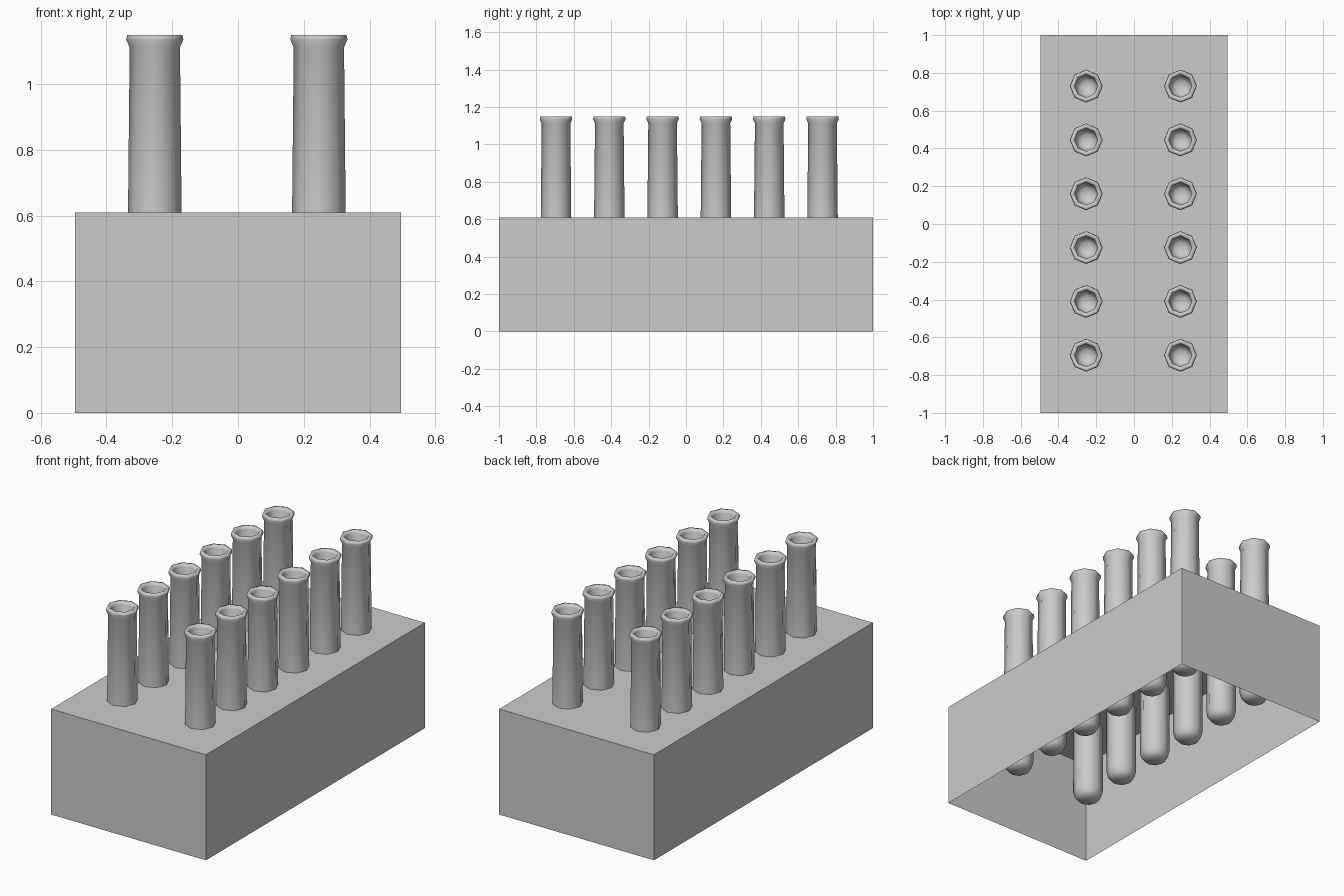
import bpy, bmesh, math

if "Cube" in bpy.data.objects:
    bpy.data.objects.remove(bpy.data.objects["Cube"])

SIDES = 8
HX, HY, TOP = 0.495, 1.0, 0.61
CENTRES = [(x, 0.73 - 0.285 * i) for x in (-0.253, 0.246) for i in range(6)]


def ring(bm, cx, cy, r, z):
    return [bm.verts.new((cx + r * math.cos(2 * math.pi * k / SIDES),
                          cy + r * math.sin(2 * math.pi * k / SIDES), z))
            for k in range(SIDES)]


def finish(name, bm):
    mesh = bpy.data.meshes.new(name)
    bm.to_mesh(mesh)
    bm.free()
    ob = bpy.data.objects.new(name, mesh)
    bpy.context.collection.objects.link(ob)
    return ob


def loop_edges(bm, verts):
    return [bm.edges.new((v, verts[(i + 1) % len(verts)])) for i, v in enumerate(verts)]


# rack: thin open-bottomed box with tube holes in its top
bm = bmesh.new()
corners = [(-HX, -HY), (HX, -HY), (HX, HY), (-HX, HY)]
upper = [bm.verts.new((x, y, TOP)) for x, y in corners]
edges = loop_edges(bm, upper)
for cx, cy in CENTRES:
    edges += loop_edges(bm, ring(bm, cx, cy, 0.082, TOP))
bmesh.ops.triangle_fill(bm, edges=edges, use_beauty=True, normal=(0, 0, 1))
bmesh.ops.dissolve_limit(bm, angle_limit=0.01, verts=bm.verts[:], edges=bm.edges[:])
lower = [bm.verts.new((x, y, 0)) for x, y in corners]
for i in range(4):
    j = (i + 1) % 4
    bm.faces.new((lower[i], lower[j], upper[j], upper[i]))
bmesh.ops.recalc_face_normals(bm, faces=bm.faces[:])
finish("rack", bm)

# tube profile (radius, height): outer bottom, wall, lip, inner wall, inner bottom
PROFILE = [(0.052, 0.16), (0.073, 0.18), (0.082, 0.215), (0.0815, 0.61),
           (0.0765, 1.112), (0.087, 1.135), (0.084, 1.15), (0.068, 1.15),
           (0.06, 1.135), (0.06, 0.23), (0.05, 0.195), (0.03, 0.18)]

# one tube mesh shared by all twelve tubes
bm = bmesh.new()
rings = [ring(bm, 0, 0, r, z) for r, z in PROFILE]
for a, b in zip(rings, rings[1:]):
    for k in range(SIDES):
        n = (k + 1) % SIDES
        bm.faces.new((a[k], a[n], b[n], b[k]))
bm.faces.new(rings[0][::-1])
bm.faces.new(rings[-1])
bmesh.ops.recalc_face_normals(bm, faces=bm.faces[:])
for f in bm.faces:
    f.smooth = True
first = finish("tube_1", bm)
first.location = (*CENTRES[0], 0)
for i, (cx, cy) in enumerate(CENTRES[1:], 2):
    tube = bpy.data.objects.new(f"tube_{i}", first.data)
    tube.location = (cx, cy, 0)
    bpy.context.collection.objects.link(tube)
